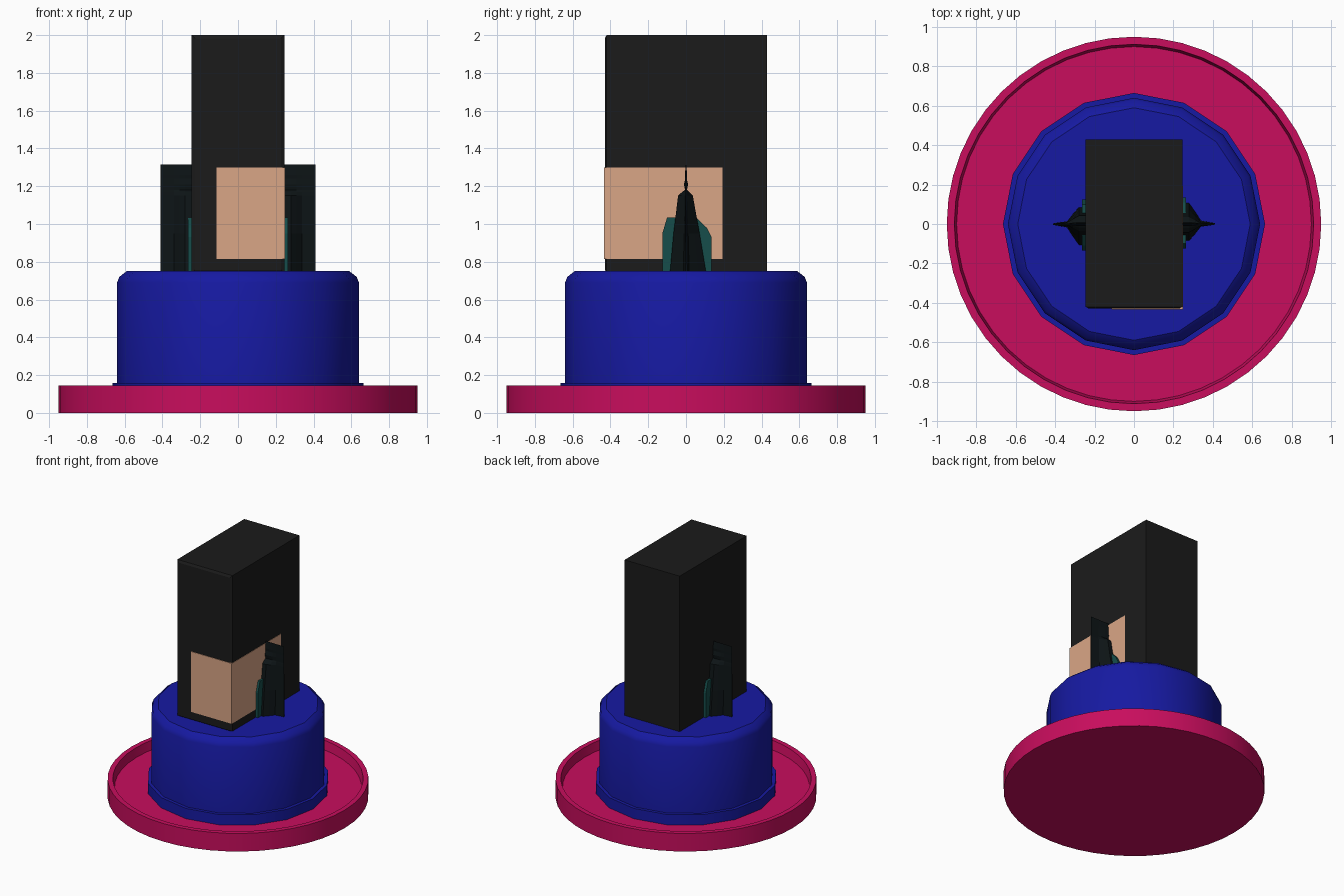
import bpy, bmesh
from math import cos, sin, pi, radians
from mathutils import Matrix

if "Cube" in bpy.data.objects:
    bpy.data.objects.remove(bpy.data.objects["Cube"])


def material(name, rgb):
    m = bpy.data.materials.new(name)
    m.diffuse_color = (*rgb, 1)
    m.use_nodes = True
    m.node_tree.nodes["Principled BSDF"].inputs["Base Color"].default_value = m.diffuse_color
    return m


pink = material("pink", (0.58, 0.004, 0.11))
blue = material("blue", (0.008, 0.01, 0.36))
black = material("black", (0.011, 0.011, 0.011))
skin = material("skin", (0.70, 0.38, 0.24))
teal = material("teal", (0.008, 0.075, 0.07))
dark = material("dark", (0.004, 0.007, 0.008))


def finish(name, bm, mat, smooth=False):
    bmesh.ops.recalc_face_normals(bm, faces=bm.faces)
    me = bpy.data.meshes.new(name)
    bm.to_mesh(me)
    bm.free()
    me.materials.append(mat)
    ob = bpy.data.objects.new(name, me)
    bpy.context.collection.objects.link(ob)
    if smooth:
        bpy.ops.object.select_all(action='DESELECT')
        ob.select_set(True)
        bpy.context.view_layer.objects.active = ob
        bpy.ops.object.shade_smooth_by_angle(angle=radians(35))
    return ob


def loft(name, rings, mat, smooth=False, turn=0):
    """Skin a stack of closed rings and cap both ends."""
    bm = bmesh.new()
    rows = [[bm.verts.new(p) for p in ring] for ring in rings]
    n = len(rows[0])
    for a, b in zip(rows, rows[1:]):
        for i in range(n):
            j = (i + 1) % n
            bm.faces.new((a[i], a[j], b[j], b[i]))
    bm.faces.new(rows[0])
    bm.faces.new(rows[-1])
    bm.transform(Matrix.Rotation(turn, 4, 'Z'))
    return finish(name, bm, mat, smooth)


def turned(name, profile, sides, mat):
    rings = [[(r * cos(2 * pi * i / sides), r * sin(2 * pi * i / sides), z)
              for i in range(sides)] for r, z in profile]
    return loft(name, rings, mat, True)


def box(name, lo, hi, mat):
    rings = [[(lo[0], lo[1], z), (hi[0], lo[1], z), (hi[0], hi[1], z), (lo[0], hi[1], z)]
             for z in (lo[2], hi[2])]
    return loft(name, rings, mat)


# Dish with a raised rim
turned("base_dish", [(0.95, 0), (0.95, 0.145), (0.912, 0.145), (0.90, 0.075)], 48, pink)

# Sixteen-sided drum with a foot flange and a rounded top edge
turned("drum", [(0.665, 0.07), (0.665, 0.158), (0.64, 0.158), (0.64, 0.69),
                (0.628, 0.72), (0.59, 0.75)], 16, blue)

# Tall block, front face chamfered
bx, bz0, bz1 = 0.245, 0.74, 2.0
front = [(bx, 0.43, 0), (bx, -0.42, 0), (bx - 0.017, -0.43, 0.017)]
loft("tall_block", [[(-x, y, bz0 + e), (x, y, bz0 + e), (x, y, bz1 - e), (-x, y, bz1 - e)]
                    for x, y, e in [(w, d, e) for w, d, e in front]], black)

# Skin-coloured panel wrapping the front right corner
box("corner_panel", (-0.113, -0.434, 0.815), (0.248, 0.192, 1.30), skin)

# Fin outline: height, near and far edge; plan taper: distance out, width share
fin_edges = [(0.74, -0.085, 0.107), (0.95, -0.066, 0.072), (1.15, -0.042, 0.036),
             (1.17, -0.02, 0.018), (1.18, -0.005, 0.005), (1.21, -0.011, 0.011),
             (1.24, -0.004, 0.004), (1.26, -0.006, 0.006), (1.315, -0.001, 0.001)]
fin_plan = [(0.2, 1), (0.28, 1), (0.31, 0.6), (0.34, 0.16), (0.41, 0.04)]
# Side pad outline in the side view
pad = [(-0.125, 0.74), (-0.125, 0.95), (-0.10, 1.035), (0.055, 1.035),
       (0.11, 0.98), (0.135, 0.93), (0.135, 0.74)]

# Fin and pad on each side, turned half round for the left
for side, turn in (("right", 0), ("left", pi)):
    rings = [[(x, a * w, z) for x, w in fin_plan] + [(x, b * w, z) for x, w in reversed(fin_plan)]
             for z, a, b in fin_edges]
    loft(side + "_fin", rings, dark, False, turn)
    loft(side + "_pad", [[(x, y, z) for y, z in pad] for x in (0.2, 0.265)], teal, False, turn)
